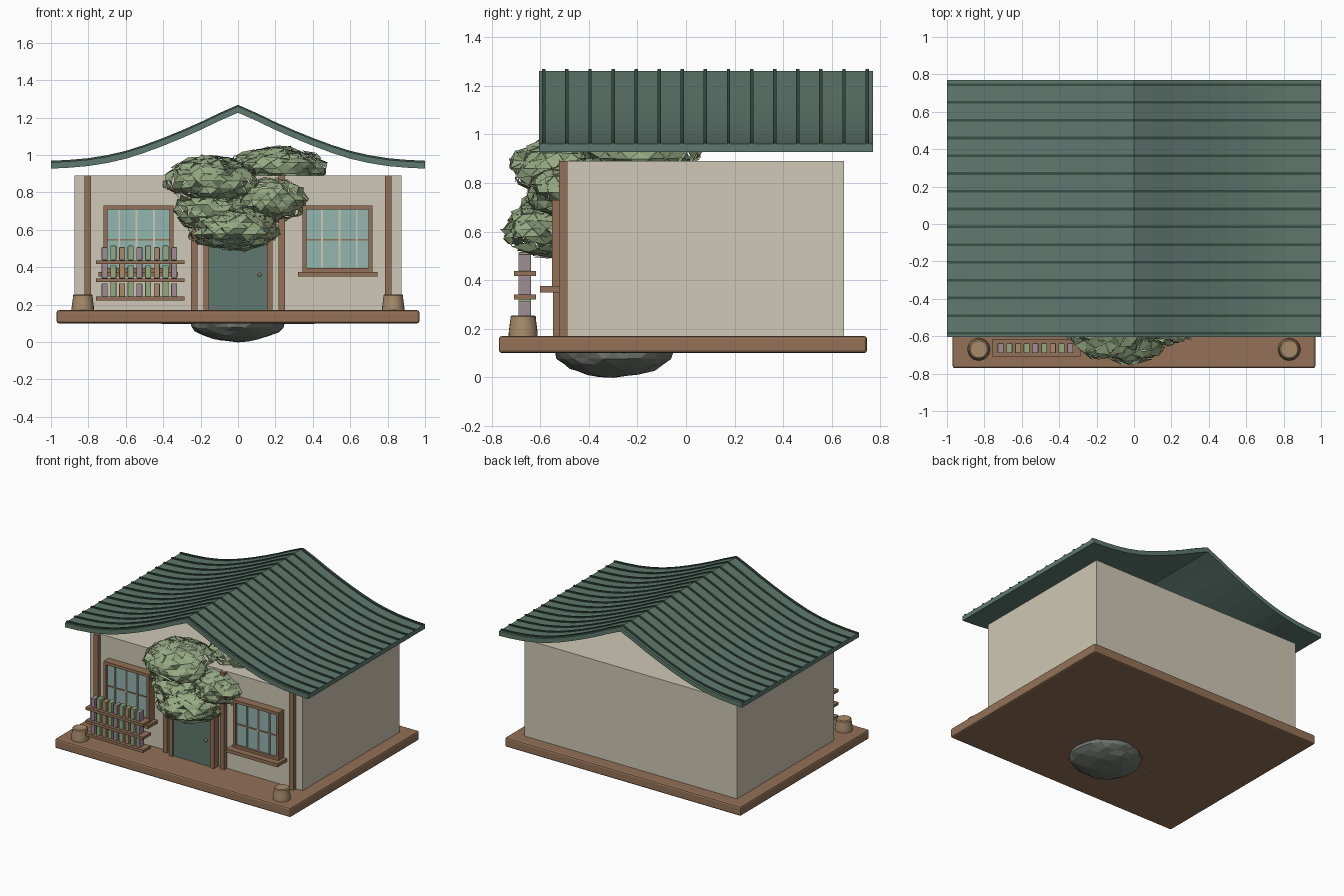
import bpy, bmesh, random
from mathutils import Vector

random.seed(4)
if "Cube" in bpy.data.objects:
    bpy.data.objects.remove(bpy.data.objects["Cube"], do_unlink=True)


def material(name, r, g, b):
    lin = [(c / 255) ** 2.2 for c in (r, g, b)] + [1]
    m = bpy.data.materials.new(name)
    m.use_nodes = True
    m.diffuse_color = lin
    node = m.node_tree.nodes["Principled BSDF"]
    node.inputs["Base Color"].default_value = lin
    node.inputs["Roughness"].default_value = 0.9
    return m


CREAM = material("cream plaster", 206, 199, 180)
WOOD = material("brown wood", 146, 113, 88)
ROOF = material("roof green", 95, 120, 110)
RIB = material("dark rib green", 58, 80, 72)
LEAF = material("leaf green", 148, 168, 130)
GLASS = material("window glass", 146, 180, 173)
STONE = material("grey stone", 112, 117, 112)
MAUVE = material("mauve", 158, 140, 148)
TAN = material("tan clay", 166, 138, 107)


def finish(name, bm, mat):
    bmesh.ops.recalc_face_normals(bm, faces=bm.faces)
    mesh = bpy.data.meshes.new(name)
    bm.to_mesh(mesh)
    bm.free()
    mesh.materials.append(mat)
    obj = bpy.data.objects.new(name, mesh)
    bpy.context.collection.objects.link(obj)
    return obj


def box(name, xs, ys, zs, mat, bevel=0):
    bm = bmesh.new()
    bmesh.ops.create_cube(bm, size=1)
    for v in bm.verts:
        v.co = Vector([(r[0] + r[1]) / 2 + c * (r[1] - r[0])
                       for c, r in zip(v.co, (xs, ys, zs))])
    if bevel:
        bmesh.ops.bevel(bm, geom=bm.edges[:], offset=bevel, segments=2,
                        profile=0.5, affect='EDGES')
    return finish(name, bm, mat)


def mirrored_box(name, xs, ys, zs, mat, bevel=0):
    box("left_" + name, xs, ys, zs, mat, bevel)
    box("right_" + name, (-xs[1], -xs[0]), ys, zs, mat, bevel)


def band(name, top, low, high, y0, y1, mat):
    """Strip following the roof curve, between two height offsets."""
    bm = bmesh.new()
    loop = [(x, z + high) for x, z in top] + [(x, z + low) for x, z in reversed(top)]
    face = bm.faces.new([bm.verts.new((x, y0, z)) for x, z in loop])
    new = bmesh.ops.extrude_face_region(bm, geom=[face])["geom"]
    for v in new:
        if isinstance(v, bmesh.types.BMVert):
            v.co.y = y1
    return finish(name, bm, mat)


def lump(name, centre, radii, mat, rough, ragged):
    """Faceted ellipsoid; ragged lumps have loose leaf-like faces."""
    bm = bmesh.new()
    bmesh.ops.create_icosphere(bm, subdivisions=3, radius=1)
    for v in bm.verts:
        v.co *= 1 + random.uniform(-rough, rough * 0.5)
    if ragged:
        bmesh.ops.split_edges(bm, edges=bm.edges[:])
        for v in bm.verts:
            v.co *= 1 + random.uniform(-ragged, ragged)
    for v in bm.verts:
        v.co = Vector([c + p * r for c, p, r in zip(centre, v.co, radii)])
    if ragged:
        mesh_normals = [(f, f.calc_center_median() - Vector(centre)) for f in bm.faces]
        for f, out in mesh_normals:
            f.normal_update()
            if f.normal.dot(out) < 0:
                f.normal_flip()
    return finish(name, bm, mat)


def lathe(name, x, y, profile, mat, sides=24):
    bm = bmesh.new()
    bottom = bmesh.ops.create_circle(bm, cap_ends=True, segments=sides, radius=1)["verts"]
    r0, z0 = profile[0]
    for v in bottom:
        v.co = Vector((x + v.co.x * r0, y + v.co.y * r0, z0))
    face = bm.faces[:][0]
    for (ra, za), (rb, zb) in zip(profile, profile[1:]):
        geom = bmesh.ops.extrude_face_region(bm, geom=[face])["geom"]
        face = [g for g in geom if isinstance(g, bmesh.types.BMFace)][0]
        for v in face.verts:
            v.co = Vector((x + (v.co.x - x) * rb / ra, y + (v.co.y - y) * rb / ra, zb))
    obj = finish(name, bm, mat)
    bpy.ops.object.select_all(action='DESELECT')
    obj.select_set(True)
    bpy.context.view_layer.objects.active = obj
    bpy.ops.object.shade_smooth_by_angle()
    return obj


# Platform and house body
FLOOR, EAVE = 0.17, 0.89
box("platform", (-0.97, 0.97), (-0.77, 0.745), (0.10, FLOOR), WOOD, 0.012)
box("house_walls", (-0.875, 0.875), (-0.49, 0.65), (FLOOR, EAVE), CREAM)
mirrored_box("corner_post", (0.787, 0.822), (-0.522, -0.485), (FLOOR, EAVE), WOOD)
mirrored_box("middle_post", (0.217, 0.252), (-0.522, -0.485), (FLOOR, EAVE), WOOD)

# Curved roof with raised ribs
half = [(0, 1.26), (0.1, 1.216), (0.2, 1.168), (0.3, 1.124), (0.4, 1.083), (0.5, 1.046),
        (0.6, 1.014), (0.7, 0.991), (0.8, 0.975), (0.9, 0.966), (1, 0.961)]
curve = [(-x, z) for x, z in reversed(half[1:])] + half
band("roof", curve, -0.034, 0, -0.605, 0.77, ROOF)
for i in range(15):
    y = -0.585 + i * 0.095
    band(f"roof_rib_{i + 1}", curve, -0.004, 0.008, y - 0.007, y + 0.007, RIB)

# Door
box("door", (-0.155, 0.155), (-0.535, -0.485), (FLOOR, 0.62), ROOF)
mirrored_box("door_jamb", (0.155, 0.185), (-0.548, -0.485), (FLOOR, 0.65), WOOD)
box("door_lintel", (-0.185, 0.185), (-0.548, -0.485), (0.62, 0.65), WOOD)
lump("door_knob", (0.115, -0.541, 0.36), (0.01, 0.01, 0.01), TAN, 0, 0)

# Windows
mirrored_box("window_glass", (0.365, 0.70), (-0.535, -0.485), (0.39, 0.71), GLASS)
for name, xs, zs in (("inner_frame", (0.345, 0.367), (0.375, 0.73)),
                     ("outer_frame", (0.698, 0.72), (0.375, 0.73)),
                     ("top_frame", (0.367, 0.698), (0.708, 0.73)),
                     ("bottom_frame", (0.367, 0.698), (0.375, 0.395))):
    mirrored_box("window_" + name, xs, (-0.552, -0.485), zs, WOOD)
mirrored_box("window_crossbar", (0.367, 0.698), (-0.541, -0.53), (0.543, 0.552), WOOD)
for i in range(3):
    x = 0.45 + i * 0.0925
    mirrored_box(f"window_bar_{i + 1}", (x - 0.005, x + 0.005), (-0.543, -0.53),
                 (0.395, 0.708), CREAM)
mirrored_box("window_sill", (0.32, 0.745), (-0.60, -0.485), (0.35, 0.375), WOOD)

# Book stand
for row, z in enumerate((0.233, 0.33, 0.427)):
    box(f"shelf_{row + 1}", (-0.76, -0.285), (-0.708, -0.618), (z - 0.01, z + 0.01), WOOD)
    for i in range(9):
        x = -0.713 + i * 0.0465
        tall = 0.07 + 0.008 * ((i + row) % 2)
        box(f"book_{row + 1}_{i + 1}", (x - 0.016, x + 0.016), (-0.69, -0.637),
            (z + 0.01, z + 0.01 + tall), (MAUVE, LEAF, TAN, LEAF)[i % 4], 0.004)

# Clay pots
for side, x in (("left", 0.83), ("right", -0.83)):
    lathe(side + "_pot", x, -0.67,
          [(0.06, FLOOR), (0.059, 0.19), (0.053, 0.235), (0.052, 0.25), (0.045, 0.255)], TAN)

# Leafy crown over the door
for i, (c, r) in enumerate((((-0.14, -0.47, 0.86), (0.25, 0.25, 0.135)),
                            ((0.21, -0.19, 0.93), (0.26, 0.25, 0.115)),
                            ((0.18, -0.43, 0.76), (0.205, 0.22, 0.13)),
                            ((-0.02, -0.50, 0.61), (0.25, 0.25, 0.125)),
                            ((-0.13, -0.46, 0.70), (0.22, 0.22, 0.12)))):
    lump(f"foliage_{i + 1}", c, r, LEAF, 0.10, 0.06)

# Stone and thin strip beneath the platform
lump("foundation_stone", (0, -0.30, 0.105), (0.255, 0.245, 0.105), STONE, 0.05, 0)
box("under_strip", (-0.41, 0.41), (-0.26, -0.25), (0.096, 0.12), MAUVE)
